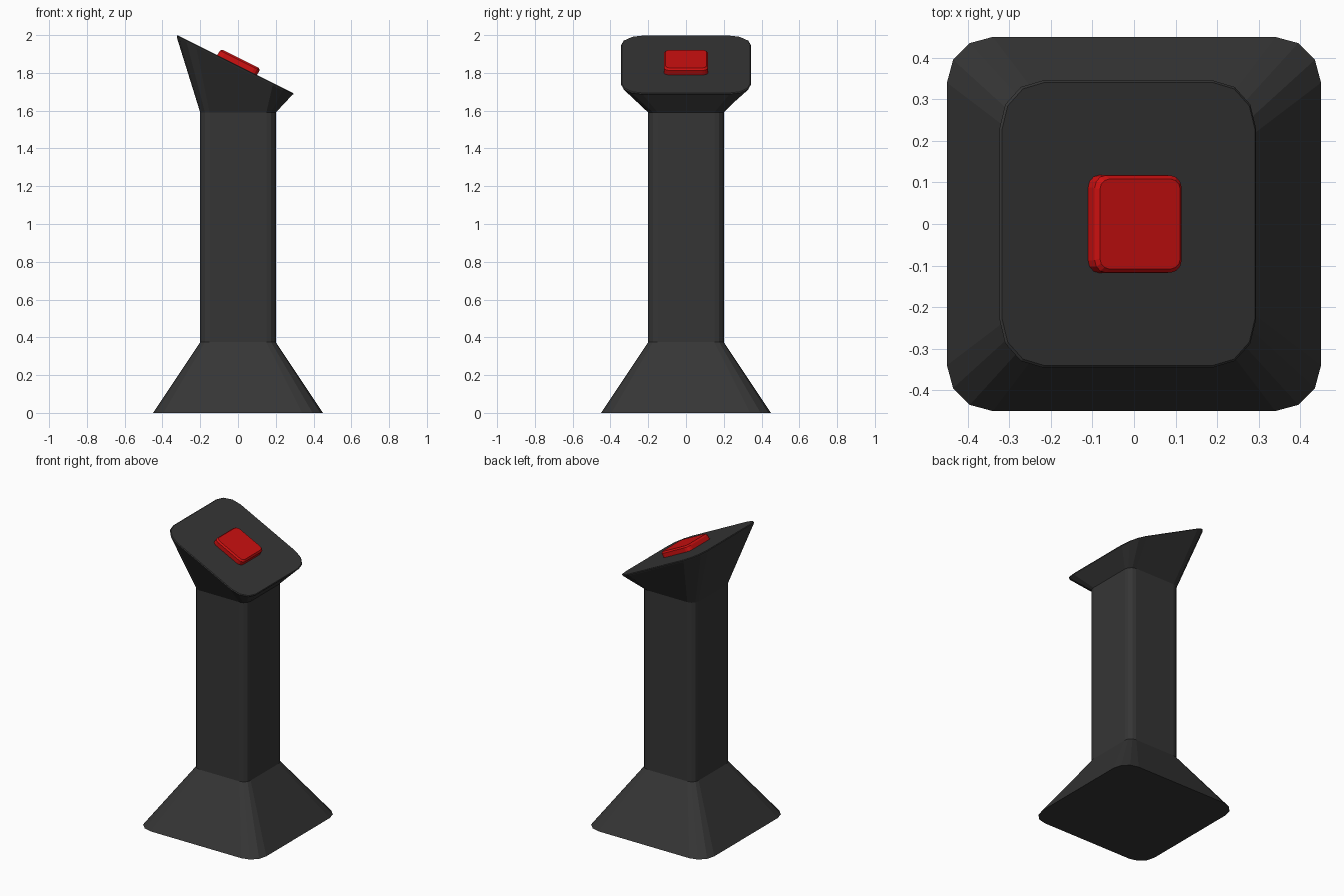
import bpy
import bmesh
from math import atan, cos, sin, pi
from mathutils import Matrix, Vector

cube = bpy.data.objects.get("Cube")
if cube:
    bpy.data.objects.remove(cube, do_unlink=True)


def material(name, color):
    mat = bpy.data.materials.new(name)
    mat.use_nodes = True
    mat.diffuse_color = color
    bsdf = next(n for n in mat.node_tree.nodes if n.type == 'BSDF_PRINCIPLED')
    bsdf.inputs["Base Color"].default_value = color
    return mat


def rounded_square(half, radius, frame, segments=3):
    """Corner points of a rounded square placed by a matrix."""
    points = []
    for corner in range(4):
        mid = corner * pi / 2 + pi / 4
        cx = (half - radius) * (1 if cos(mid) > 0 else -1)
        cy = (half - radius) * (1 if sin(mid) > 0 else -1)
        for step in range(segments + 1):
            a = (corner + step / segments) * pi / 2
            points.append(frame @ Vector((cx + radius * cos(a), cy + radius * sin(a), 0)))
    return points


def loft(name, rings, mat):
    """Skin a closed solid through rounded squares of (half, radius, frame)."""
    bm = bmesh.new()
    loops = [[bm.verts.new(p) for p in rounded_square(*ring)] for ring in rings]
    for low, high in zip(loops, loops[1:]):
        for i in range(len(low)):
            j = (i + 1) % len(low)
            bm.faces.new((low[i], low[j], high[j], high[i]))
    bm.faces.new(loops[0][::-1])
    bm.faces.new(loops[-1])
    bmesh.ops.recalc_face_normals(bm, faces=bm.faces)
    mesh = bpy.data.meshes.new(name)
    bm.to_mesh(mesh)
    bm.free()
    mesh.materials.append(mat)
    obj = bpy.data.objects.new(name, mesh)
    bpy.context.collection.objects.link(obj)
    return obj


def level(z):
    return Matrix.Translation((0, 0, z))


# Tilted plane of the control panel, sloping down towards +x
panel = Matrix.Translation((-0.015, 0, 1.842)) @ Matrix.Rotation(atan(0.5), 4, 'Y')


def above_panel(height, shift=0):
    return panel @ Matrix.Translation((shift, 0, height))


charcoal = material("charcoal", (0.036, 0.036, 0.036, 1))
red = material("button red", (0.6, 0.005, 0.005, 1))

SHAFT, SHAFT_ROUND = 0.2, 0.05
FOOT_TOP, HEAD_BOTTOM = 0.375, 1.59

# Flared foot
loft("foot", [(0.45, 0.11, level(0)),
              (SHAFT, SHAFT_ROUND, level(FOOT_TOP))], charcoal)

# Straight post
loft("post", [(SHAFT, SHAFT_ROUND, level(FOOT_TOP)),
              (SHAFT, SHAFT_ROUND, level(HEAD_BOTTOM))], charcoal)

# Flared head with a slanted top and a fine softened rim
loft("head", [(SHAFT, SHAFT_ROUND, level(HEAD_BOTTOM)),
              (0.341, 0.115, above_panel(-0.008)),
              (0.345, 0.115, above_panel(0)),
              (0.340, 0.112, above_panel(0.004))], charcoal)

# Push button with a softened top edge
loft("push_button", [(0.118, 0.03, above_panel(-0.005, 0.008)),
                     (0.117, 0.03, above_panel(0.032, 0.012)),
                     (0.108, 0.025, above_panel(0.042, 0.012))], red)
